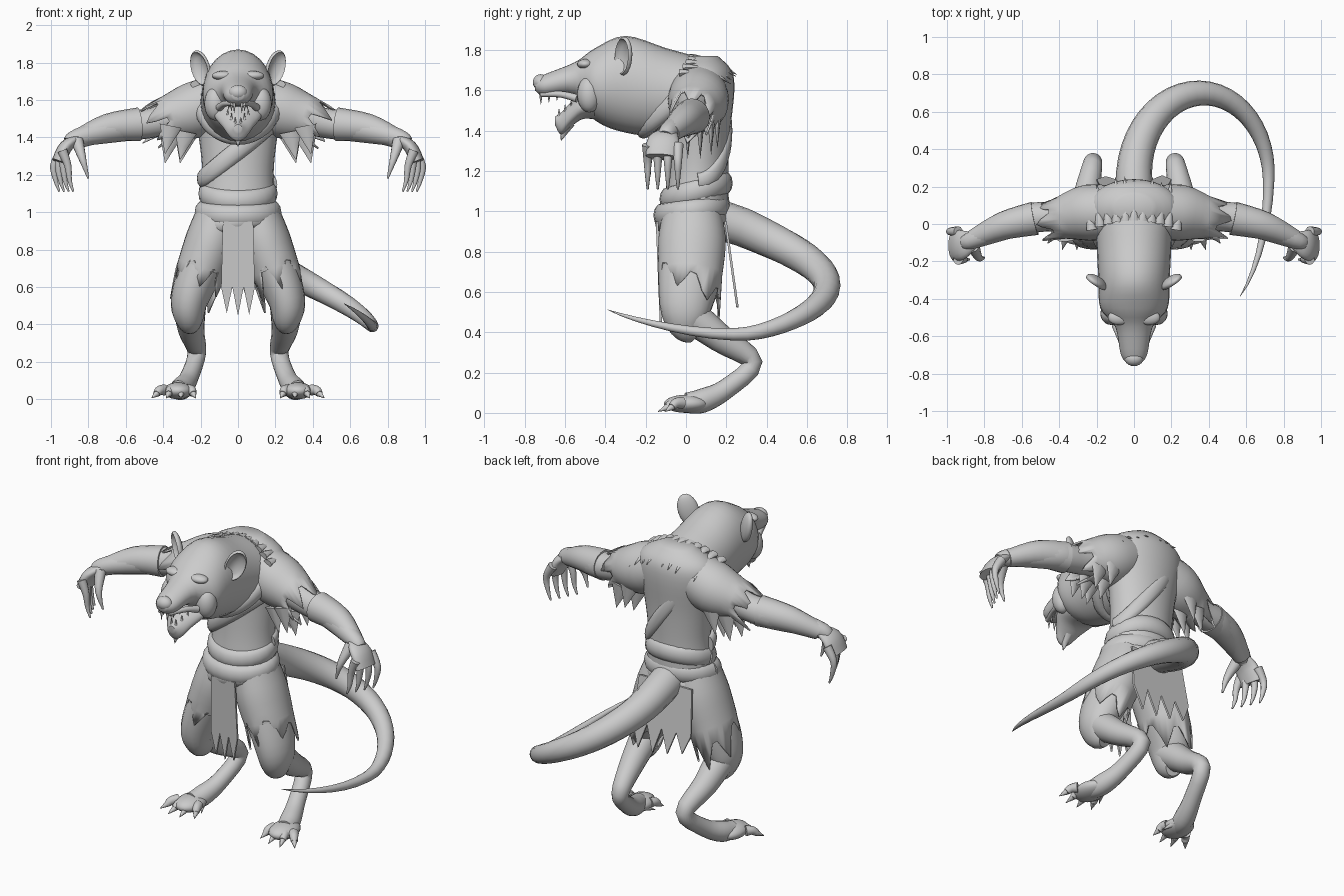
import bpy, bmesh, math, random
from mathutils import Vector, Matrix

random.seed(4)
X, Y, Z = Vector((1, 0, 0)), Vector((0, 1, 0)), Vector((0, 0, 1))

if "Cube" in bpy.data.objects:
    bpy.data.objects.remove(bpy.data.objects["Cube"], do_unlink=True)

grey = 0.6
clay = bpy.data.materials.new("clay_grey")
clay.use_nodes = True
clay.diffuse_color = (grey, grey, grey, 1)
clay.node_tree.nodes["Principled BSDF"].inputs["Base Color"].default_value = clay.diffuse_color


def finish(name, bm, thickness=0):
    """Turn a bmesh into a smooth-shaded object, with optional cloth thickness."""
    bmesh.ops.recalc_face_normals(bm, faces=bm.faces)
    mesh = bpy.data.meshes.new(name)
    bm.to_mesh(mesh)
    bm.free()
    mesh.materials.append(clay)
    mesh.polygons.foreach_set("use_smooth", [True] * len(mesh.polygons))
    mesh.set_sharp_from_angle(angle=math.radians(50))
    obj = bpy.data.objects.new(name, mesh)
    bpy.context.collection.objects.link(obj)
    if thickness:
        obj.modifiers.new("thickness", "SOLIDIFY").thickness = thickness


def smooth_rows(rows, steps):
    """Interpolate rows of (x, y, z, half width, half depth) with a smooth curve."""
    result = []
    for i in range(len(rows) - 1):
        here, there = rows[i], rows[i + 1]
        leave = (there - rows[max(i - 1, 0)]) / 2
        arrive = (rows[min(i + 2, len(rows) - 1)] - here) / 2
        for k in range(steps):
            t = k / steps
            blend, bend = t * t * (3 - 2 * t), t * (1 - t)
            result.append(here.lerp(there, blend) + leave * bend * (1 - t) - arrive * bend * t)
    return result + [rows[-1]]


def loft(name, points, taper=None, depth=1, wide=X, axis=None, steps=4, sides=20, jag=0, longer=Vector((0, 0, 0))):
    """Skin elliptical sections along a path; jag tears the open end into rags."""
    rows = []
    for i, point in enumerate(points):
        point = tuple(point)
        if taper:
            point += (taper[0] + (taper[1] - taper[0]) * i / (len(points) - 1),)
        if len(point) == 4:
            point += (point[3] * depth,)
        rows.append(Vector(point))
    rows = smooth_rows(rows, steps)
    centres = [Vector(row[:3]) for row in rows]
    end = len(rows) - 1
    bm, rings = bmesh.new(), []
    for i, row in enumerate(rows):
        along = axis or (centres[min(i + 1, end)] - centres[max(i - 1, 0)]).normalized()
        across = (wide - along * wide.dot(along)).normalized()
        rise = along.cross(across)
        ring = []
        for k in range(sides):
            angle = math.tau * k / sides
            out = across * math.cos(angle) + rise * math.sin(angle)
            spot = centres[i] + across * math.cos(angle) * row[3] + rise * math.sin(angle) * row[4]
            if jag and i == end:
                tear = jag * random.uniform(0.6, 1) * (1 - abs(k % 5 - 2) / 2)
                spot += along * (tear + out.dot(longer)) - Z * tear / 2
            ring.append(bm.verts.new(spot))
        rings.append(ring)
    for near, far in zip(rings, rings[1:]):
        for k in range(sides):
            after = (k + 1) % sides
            bm.faces.new((near[k], near[after], far[after], far[k]))
    if not jag:
        bm.faces.new(rings[0])
        bm.faces.new(rings[-1])
    finish(name, bm, 0.01 if jag else 0)


def spike(name, base, tip, radius, depth=1):
    loft(name, [base, tip], taper=(radius, 0.001), depth=depth, wide=X + Y * .1, steps=2, sides=8)


def blob(name, centre, size):
    bm = bmesh.new()
    place = Matrix.Translation(centre) @ Matrix.Diagonal((*size, 1))
    bmesh.ops.create_uvsphere(bm, u_segments=20, v_segments=12, radius=1, matrix=place)
    finish(name, bm)


def hoop(name, centre, reach, thick, lean=0, rise=0, start=-math.pi, end=math.pi, depth=0.7):
    """Roll of cloth around the body; lean lifts its left side, rise lifts its back."""
    points = []
    for k in range(25):
        angle = start + (end - start) * k / 24
        offset = X * reach[0] * math.cos(angle) + Y * reach[1] * math.sin(angle)
        points.append(Vector(centre) + offset + Z * (lean * math.cos(angle) + rise * math.sin(angle)))
    loft(name, points, taper=(thick, thick), depth=depth, wide=Z, steps=1, sides=12)


def torn_panel(name, half, top, notch, tip, strips, front, back):
    """Hanging cloth with a torn lower edge, leaning in y from front to back."""
    outline = [(-half * 0.9, top), (half * 0.9, top)]
    for i in range(2 * strips + 1):
        low = tip + random.uniform(0, 0.05) if i % 2 else notch
        outline.append((half * (1 - i / strips), low))
    bm = bmesh.new()
    sheet = bm.faces.new([bm.verts.new((x, front + (back - front) * (top - z) / (top - tip), z)) for x, z in outline])
    grown = bmesh.ops.extrude_face_region(bm, geom=[sheet], use_keep_orig=True)["geom"]
    bmesh.ops.translate(bm, vec=Y * 0.012, verts=[v for v in grown if isinstance(v, bmesh.types.BMVert)])
    finish(name, bm)


# Torso: (height, half width, half depth), leaning back toward the shoulders
trunk = [(.85, .15, .13), (1, .2, .16), (1.2, .19, .15), (1.4, .21, .15), (1.6, .25, .16), (1.7, .22, .14),
         (1.77, .1, .07)]
loft("torso", [(0, .05 + .05 * (z - 1), z, w, d) for z, w, d in trunk], axis=Z, sides=28)

# Head and jaw: (y, top, bottom, half width)
skull = [(.2, 1.68, 1.5, .12), (.1, 1.75, 1.4, .2), (-.1, 1.81, 1.37, .2), (-.3, 1.87, 1.39, .19),
         (-.45, 1.81, 1.45, .18), (-.55, 1.74, 1.57, .1), (-.7, 1.68, 1.57, .07), (-.75, 1.65, 1.6, .03)]
jaw = [(-.38, 1.6, 1.44, .1), (-.5, 1.59, 1.46, .13), (-.57, 1.54, 1.42, .09), (-.62, 1.49, 1.38, .05),
       (-.65, 1.47, 1.43, .02)]
for name, profile in (("head", skull), ("lower_jaw", jaw)):
    loft(name, [(0, y, (top + low) / 2, w, (top - low) / 2) for y, top, low, w in profile], axis=-Y, sides=28)
spike("chin_tuft", (0, -.59, 1.44), (0, -.62, 1.35), .04)
blob("nose", (0, -.72, 1.64), (.05, .04, .04))

# Cowl, chest sash and back fold
hoop("cowl", (0, .05, 1.63), (.21, .26), .05, rise=.22, end=0, depth=.8)
hoop("chest_sash", (0, .05, 1.33), (.19, .13), .05, lean=.15, end=0, depth=.6)
hoop("back_fold", (0, .06, 1.4), (.19, .15), .04, lean=-.25, start=0, depth=.5)

# Waist rolls and loincloth
hoop("upper_waist_roll", (0, .05, 1.1), (.17, .14), .06, rise=.04)
hoop("lower_waist_roll", (0, .03, 1), (.19, .15), .06, rise=.02)
hoop("hip_wrap", (0, .03, .95), (.2, .15), .05, lean=.03)
torn_panel("front_loincloth", .09, .95, .6, .44, 3, -.15, -.13)
torn_panel("back_loincloth", .2, .95, .68, .52, 4, .19, .25)

# Tail sweeping round to the left on a tilted oval
tail = []
for k in range(33):
    t = k / 32
    angle = math.pi + 0.2 - t * 4.3
    reach = .45 if math.sin(angle) > 0 else .78
    tail.append((.36 + .36 * math.cos(angle), .25 + reach * math.sin(angle),
                 .3 + .2 * math.sqrt(angle * angle + .2), .1 * (1 - t) ** .8 + .001))
loft("tail", tail, wide=Z, steps=1, sides=16)

# Fur tufts across the upper back
for row in range(3):
    for k in range(-5, 6):
        x = (k + row % 2 / 2) * .045
        root = Vector((x, .02 + row * .05 - x * x, 1.78 - row * .02 - x * x * 1.5))
        flow = Vector((x * .1, random.uniform(.1, .14), -.06))
        loft("fur_tuft", [root - Z * .02, root + flow / 2 + Z * .01, root + flow], taper=(.03, .001),
             depth=.7, steps=2, sides=8)

for side, s in (("left", 1), ("right", -1)):
    def at(x, y, z):
        return Vector((x * s, y, z))

    def limb(name, points, **options):
        loft(side + "_" + name, [(p[0] * s, *p[1:]) for p in points], **options)

    # Ear: flattened ball with a hollow front
    bm = bmesh.new()
    bmesh.ops.create_uvsphere(bm, u_segments=20, v_segments=14, radius=1)
    for v in bm.verts:
        if v.co.z > 0 and v.co.xy.length < .8:
            v.co.z = v.co.xy.length_squared - .7
    face = at(.6, -.8, -.1).normalized()
    right = at(.3, .1, 1).cross(face).normalized()
    turn = Matrix((right, face.cross(right), face)).transposed().to_4x4()
    bm.transform(Matrix.Translation(at(.2, -.31, 1.77)) @ turn @ Matrix.Diagonal((.06, .1, .03, 1)))
    finish(side + "_ear", bm)

    # Brow, cheek and lip
    blob(side + "_brow", at(.08, -.5, 1.73), (.06, .04, .025))
    blob(side + "_cheek", at(.12, -.48, 1.58), (.06, .06, .09))
    limb("lip", [(.03, -.72, 1.58), (.07, -.62, 1.58), (.1, -.54, 1.56)], taper=(.012, .02), wide=Z)

    # Teeth along both jaws
    for k in range(3):
        root = at(.02 + k * .015, -.72 + k * .04, 1.59)
        spike(side + "_upper_tooth", root, root - Z * (.06 - k * .01), .01)
        root = at(.015 + k * .02, -.63 + k * .03, 1.46 + k * .02)
        spike(side + "_lower_tooth", root, root + Z * .05, .01)

    # Arm, bracer and torn sleeve
    limb("arm", [(.2, .05, 1.55, .1), (.45, .04, 1.48, .08), (.6, .02, 1.46, .08), (.85, -.08, 1.4, .05),
                 (.9, -.1, 1.37, .04)], wide=Y)
    limb("bracer", [(.53, .03, 1.47, .09), (.7, -.01, 1.45, .075), (.86, -.08, 1.39, .05)], wide=Y)
    limb("sleeve", [(.1, .06, 1.6, .14), (.25, .06, 1.54, .15), (.4, .03, 1.5, .11)],
         wide=Y, sides=30, jag=.12, longer=Z * .03)
    for k in range(6):
        angle = math.pi * (k + .5) / 6
        root = at(.28 + k % 2 * .08, .04 + .12 * math.cos(angle), 1.48 - .07 * math.sin(angle))
        spike(side + "_sleeve_rag", root, root + at(.03, 0, -.15), .06, depth=.3)

    # Hand with clawed fingers and thumb
    limb("palm", [(.85, -.08, 1.4, .04), (.92, -.11, 1.35, .08), (.96, -.12, 1.27, .08)], wide=Y, depth=.45)
    for k in range(4):
        x, y = .9 + k * .025, -.19 + k * .05
        limb("finger", [(.94, y, 1.33), (x + .01, y, 1.25), (x, y, 1.17), (x - .02, y, 1.11)],
             taper=(.028, .005), wide=Y, sides=10)
    limb("thumb", [(.86, -.12, 1.38), (.83, -.18, 1.28), (.8, -.18, 1.18)], taper=(.035, .005), wide=Y, sides=10)

    # Thigh, torn trouser leg and backward-bent shin
    limb("thigh", [(.12, .03, .9, .12), (.2, .02, .7, .12), (.26, 0, .53, .1), (.26, .02, .44, .08),
                   (.25, .06, .4, .05)], depth=1.3)
    limb("trouser_leg", [(.1, .03, 1, .12), (.14, .03, .85, .14), (.21, .02, .66, .13)], depth=1.2,
         sides=30, jag=.1, longer=Y * .06)
    limb("shin", [(.26, 0, .5, .09), (.25, .17, .37, .07), (.22, .33, .25, .05), (.26, .2, .12, .05),
                  (.3, .08, .06, .06), (.32, 0, .05, .05)])

    # Foot, toes and claws
    blob(side + "_foot", at(.32, 0, .045), (.08, .11, .045))
    for k in range(4):
        root = at(.26 + k * .045, -.02, .05)
        forward = at((k - 1) * .02, -.08 + abs(k - 1.5) * .02, -.02)
        loft(side + "_toe", [root, root + forward * .6 + Z * .01, root + forward], taper=(.03, .02), sides=12)
        spike(side + "_toe_claw", root + forward, root + forward * 1.7 - Z * .01, .018)
    spike(side + "_inner_claw", at(.27, .04, .04), at(.23, -.03, .01), .02)
